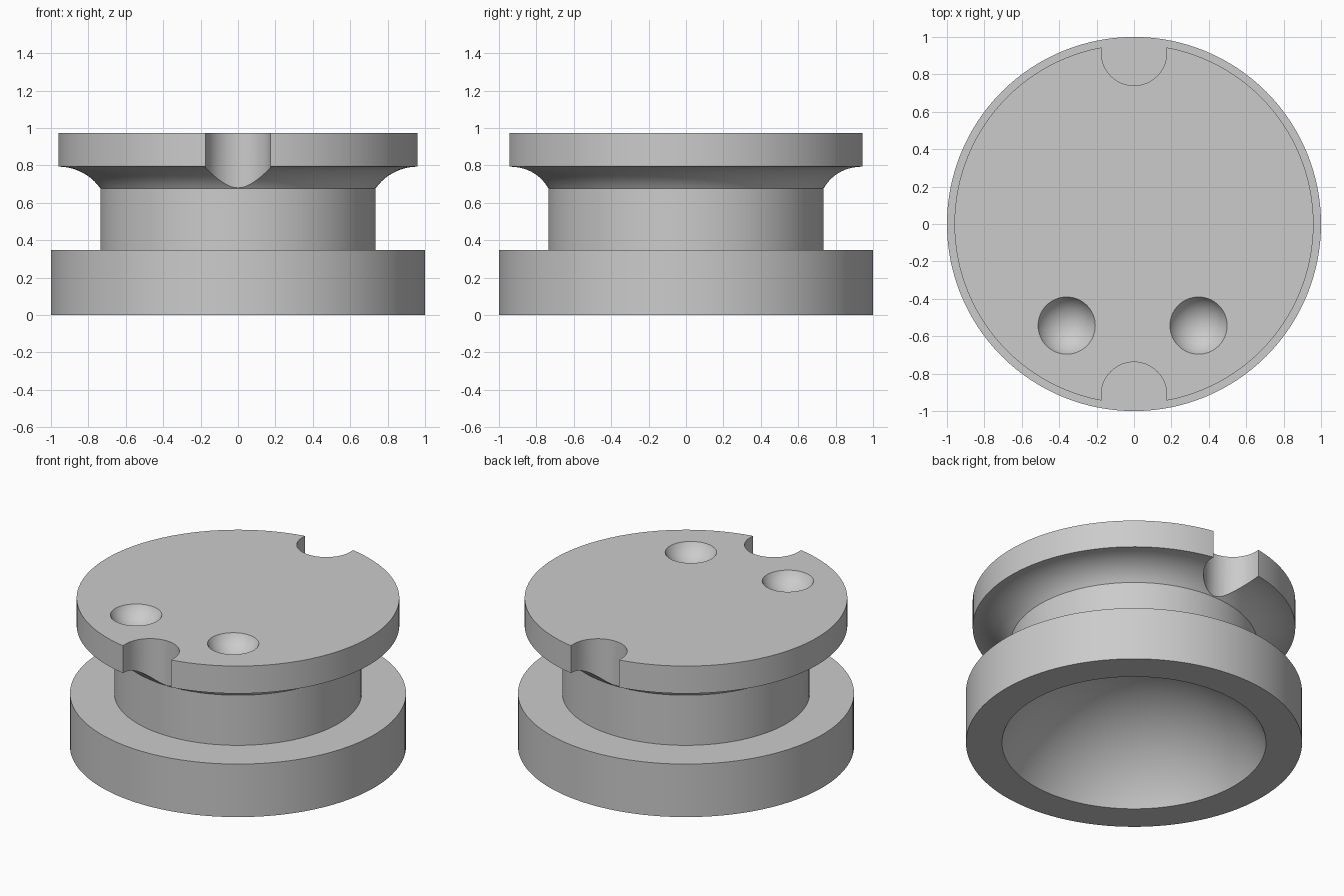
import bpy, bmesh
from math import sin, cos, pi, radians, asin
from mathutils import Matrix, Vector

if "Cube" in bpy.data.objects:
    bpy.data.objects.remove(bpy.data.objects["Cube"])

grey = bpy.data.materials.new("plain grey")
grey.use_nodes = True
COLOUR = (0.6, 0.6, 0.6, 1)
grey.diffuse_color = COLOUR
grey.node_tree.nodes["Principled BSDF"].inputs["Base Color"].default_value = COLOUR

BASE_R, NECK_R, RIM_R = 1.0, 0.736, 0.96
BASE_Z, COVE_Z, RIM_Z, TOP_Z = 0.348, 0.677, 0.793, 0.973
BOWL_R, BOWL_DEPTH = 0.786, 0.5
DIMPLE_R, DIMPLE_DEPTH = 0.153, 0.095


def cap_radius(half_width, depth):
    """Radius of the sphere whose cap has this half width and depth."""
    return (half_width ** 2 + depth ** 2) / (2 * depth)


def make_object(name, bm):
    bmesh.ops.recalc_face_normals(bm, faces=bm.faces)
    mesh = bpy.data.meshes.new(name)
    bm.to_mesh(mesh)
    bm.free()
    mesh.materials.append(grey)
    obj = bpy.data.objects.new(name, mesh)
    bpy.context.collection.objects.link(obj)
    return obj


def lathe(name, profile, steps=128):
    """Revolve a (radius, height) profile that starts and ends on the axis."""
    bm = bmesh.new()
    verts = [bm.verts.new((r, 0, z)) for r, z in profile]
    edges = [bm.edges.new(pair) for pair in zip(verts, verts[1:])]
    bmesh.ops.spin(bm, geom=verts + edges, cent=(0, 0, 0), axis=(0, 0, 1),
                   angle=2 * pi, steps=steps, use_merge=True)
    bmesh.ops.remove_doubles(bm, verts=bm.verts, dist=1e-5)
    return make_object(name, bm)


def dimple(name, x, y):
    """Ball that sinks a shallow round dish into the top."""
    radius = cap_radius(DIMPLE_R, DIMPLE_DEPTH)
    bm = bmesh.new()
    bmesh.ops.create_uvsphere(
        bm, u_segments=64, v_segments=48, radius=radius,
        matrix=Matrix.Translation((x, y, TOP_Z - DIMPLE_DEPTH + radius)))
    return make_object(name, bm)


def notch(name, side, inner):
    """Upright U-shaped block open towards the outside of the rim."""
    radius, steps = 0.175, 32
    centre = inner + radius
    outline = [(radius, 1.1)]
    outline += [(radius * cos(pi * i / steps), centre - radius * sin(pi * i / steps))
                for i in range(steps + 1)]
    outline.append((-radius, 1.1))
    bm = bmesh.new()
    face = bm.faces.new([bm.verts.new((x, side * y, COVE_Z - 0.05)) for x, y in outline])
    top = bmesh.ops.extrude_face_region(bm, geom=[face])["geom"]
    bmesh.ops.translate(bm, vec=Vector((0, 0, 0.5)),
                        verts=[g for g in top if isinstance(g, bmesh.types.BMVert)])
    return make_object(name, bm)


# Domed hollow in the underside: a spherical cap
bowl = cap_radius(BOWL_R, BOWL_DEPTH)
bowl_angle = asin(BOWL_R / bowl)
dome = [(bowl * sin(bowl_angle * i / 32),
         BOWL_DEPTH - bowl + bowl * cos(bowl_angle * i / 32)) for i in range(32)]
dome.append((BOWL_R, 0))

# Cove under the rim: an arc that leaves the rim level and meets the neck at a crease
cove_r = cap_radius(RIM_R - NECK_R, RIM_Z - COVE_Z)
cove = []
for i in range(17):
    angle = asin((RIM_R - NECK_R) / cove_r) * (1 - i / 16)
    cove.append((RIM_R - cove_r * sin(angle), RIM_Z - cove_r + cove_r * cos(angle)))

# Body: hollow, wide base, neck, cove and rim disc
profile = dome + [(BASE_R, 0), (BASE_R, BASE_Z), (NECK_R, BASE_Z)] + cove
profile += [(RIM_R, TOP_Z), (0, TOP_Z)]
body = lathe("pedestal_body", profile)

# Cuts: two round dimples in the top, a notch at the front and the back
cutters = [dimple("dimple_left", 0.345, -0.543),
           dimple("dimple_right", -0.36, -0.543),
           notch("notch_front", -1, 0.738),
           notch("notch_back", 1, 0.74)]
for cutter in cutters:
    mod = body.modifiers.new(cutter.name, "BOOLEAN")
    mod.operation, mod.solver, mod.object = "DIFFERENCE", "EXACT", cutter

bpy.ops.object.select_all(action="DESELECT")
bpy.context.view_layer.objects.active = body
body.select_set(True)
for cutter in cutters:
    bpy.ops.object.modifier_apply(modifier=cutter.name)
    bpy.data.objects.remove(cutter)

# Smooth curved walls, crisp rims
bpy.ops.object.shade_smooth_by_angle(angle=radians(30))
